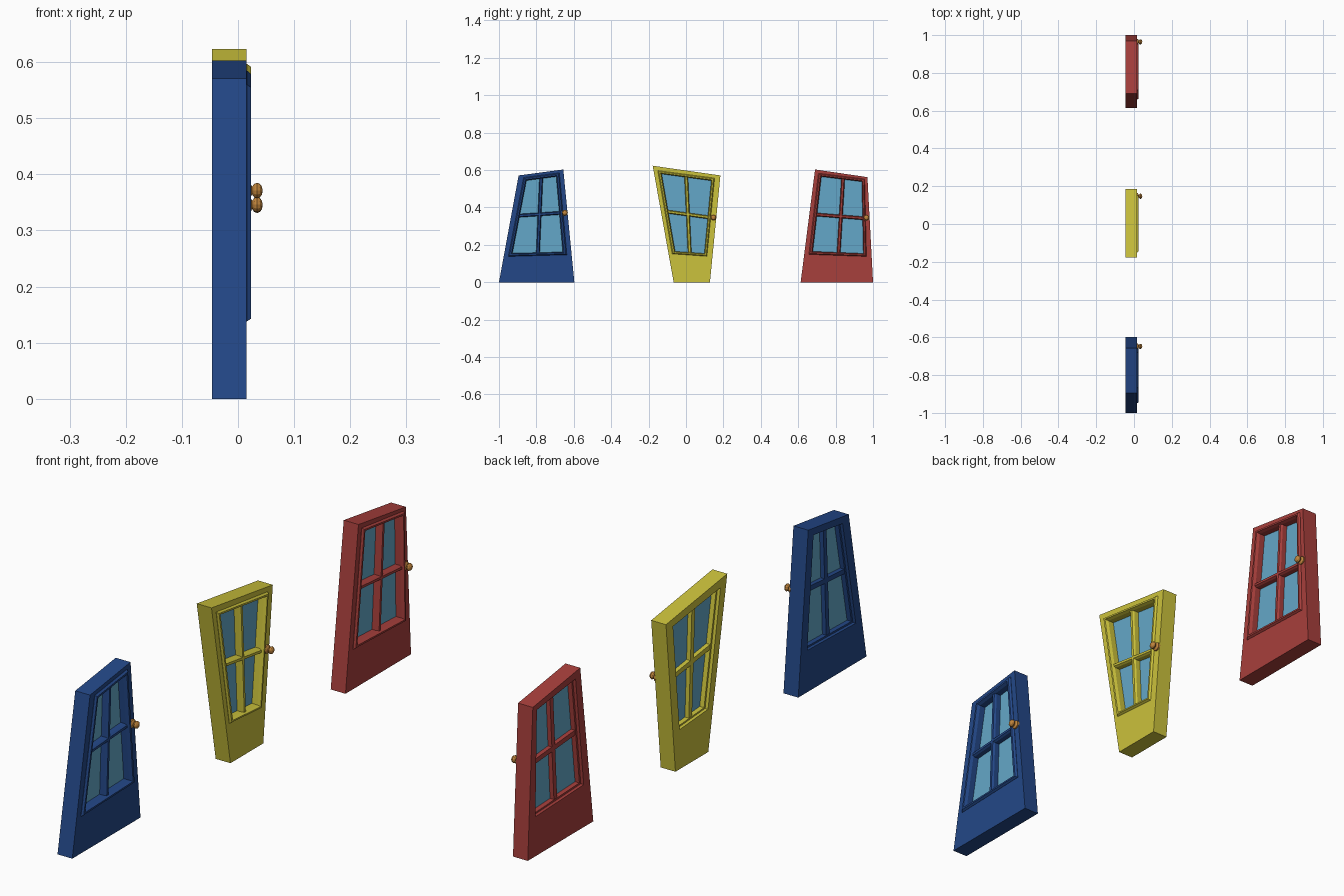
import bpy, bmesh, math
from mathutils import Vector, Matrix

if "Cube" in bpy.data.objects:
    bpy.data.objects.remove(bpy.data.objects["Cube"])


def mat(name, rgb):
    m = bpy.data.materials.new(name)
    m.diffuse_color = (*rgb, 1)
    m.use_nodes = True
    m.node_tree.nodes["Principled BSDF"].inputs["Base Color"].default_value = m.diffuse_color
    return m


BLUE = mat("blue paint", (0.017, 0.064, 0.245))
YELLOW = mat("yellow paint", (0.60, 0.54, 0.045))
RED = mat("red paint", (0.39, 0.05, 0.045))
GLASS = mat("pale blue glass", (0.127, 0.39, 0.58))
BRASS = mat("brass", (0.52, 0.23, 0.045))


def finish(bm, name, material):
    bmesh.ops.recalc_face_normals(bm, faces=bm.faces)
    me = bpy.data.meshes.new(name)
    bm.to_mesh(me)
    bm.free()
    me.materials.append(material)
    ob = bpy.data.objects.new(name, me)
    bpy.context.collection.objects.link(ob)
    return ob


def loft(name, rings, material, loop):
    """Join outlines (points in y,z at a given x); loop closes into a frame, else ends are capped."""
    bm = bmesh.new()
    vs = [[bm.verts.new((x, *p)) for p in q] for q, x in rings]
    n = len(vs[0])
    for k in range(len(vs) if loop else len(vs) - 1):
        a, b = vs[k], vs[(k + 1) % len(vs)]
        for i in range(n):
            j = (i + 1) % n
            bm.faces.new((a[i], a[j], b[j], b[i]))
    if not loop:
        bm.faces.new(vs[0])
        bm.faces.new(vs[-1])
    return finish(bm, name, material)


def mix(a, b, t):
    return [p.lerp(q, t) for p, q in zip(a, b)]


def bar(name, a, b, width, material):
    """Window bar with chamfered front edges."""
    d = (b - a).normalized()
    s = Vector((-d.y, d.x)) * width / 2

    def quad(f):
        return [a + s * f, b + s * f, b - s * f, a - s * f]
    loft(name, [(quad(1), -0.032), (quad(1), 0.008), (quad(0.5), 0.015)], material, False)


def knob(name, y, z, r):
    """Rosette, neck and rounded ball turned around the x axis."""
    prof = [(0.012, 0), (0.012, 1.15 * r), (0.020, 1.15 * r), (0.023, 0.8 * r), (0.025, 0.5 * r)]
    c = 0.034
    prof += [(c - 0.010 * math.cos(t), r * math.sin(t))
             for t in [math.radians(d) for d in (30, 60, 90, 120, 150, 180)]]
    bm = bmesh.new()
    vs = [bm.verts.new((x, rr, 0)) for x, rr in prof]
    es = [bm.edges.new(p) for p in zip(vs, vs[1:])]
    bmesh.ops.spin(bm, geom=vs + es, cent=(0, 0, 0), axis=(1, 0, 0),
                   angle=math.tau, steps=12, use_merge=True)
    bmesh.ops.remove_doubles(bm, verts=bm.verts, dist=1e-5)
    bmesh.ops.translate(bm, verts=bm.verts, vec=(0, y, z))
    finish(bm, name, BRASS)


def door(tag, paint, body, outer, inner, vert, horiz, kn):
    body, outer, inner, vert, horiz = [[Vector(p) for p in q] for q in (body, outer, inner, vert, horiz)]
    hole = mix(outer, inner, 0.6)
    # slab with a window opening
    loft(tag + "_door_slab", [(body, -0.046), (body, 0.015), (hole, 0.015), (hole, -0.046)], paint, True)
    # raised window trim lining the opening
    loft(tag + "_window_trim",
         [(outer, 0.010), (outer, 0.016), (mix(outer, inner, 0.3), 0.023), (mix(outer, inner, 0.7), 0.023),
          (inner, 0.012), (inner, -0.034), (mix(outer, inner, 0.4), -0.034)], paint, True)
    # glass sheet and the crossing bars
    loft(tag + "_glass", [(hole, -0.016), (hole, -0.011)], GLASS, False)
    bar(tag + "_upright_bar", *vert, 0.019, paint)
    bar(tag + "_cross_bar", *horiz, 0.018, paint)
    knob(tag + "_knob", *kn)


# corners run bottom left, bottom right, top right, top left
door("blue", BLUE,
     [(-1.0, 0), (-0.597, 0), (-0.656, 0.603), (-0.895, 0.571)],
     [(-0.95, 0.138), (-0.637, 0.147), (-0.677, 0.585), (-0.868, 0.560)],
     [(-0.928, 0.155), (-0.659, 0.162), (-0.694, 0.565), (-0.853, 0.544)],
     [(-0.792, 0.152), (-0.774, 0.562)], [(-0.908, 0.355), (-0.668, 0.371)],
     (-0.648, 0.371, 0.014))
door("yellow", YELLOW,
     [(-0.066, 0), (0.128, 0), (0.184, 0.571), (-0.178, 0.623)],
     [(-0.074, 0.152), (0.112, 0.139), (0.153, 0.557), (-0.151, 0.597)],
     [(-0.058, 0.165), (0.098, 0.154), (0.135, 0.543), (-0.130, 0.579)],
     [(0.020, 0.155), (0.001, 0.566)], [(-0.098, 0.377), (0.122, 0.347)],
     (0.147, 0.346, 0.014))
door("red", RED,
     [(0.613, 0), (1.0, 0), (0.970, 0.562), (0.690, 0.603)],
     [(0.657, 0.149), (0.965, 0.138), (0.955, 0.552), (0.708, 0.583)],
     [(0.678, 0.165), (0.948, 0.154), (0.940, 0.538), (0.724, 0.565)],
     [(0.816, 0.155), (0.840, 0.556)], [(0.695, 0.362), (0.950, 0.342)],
     (0.964, 0.345, 0.014))
